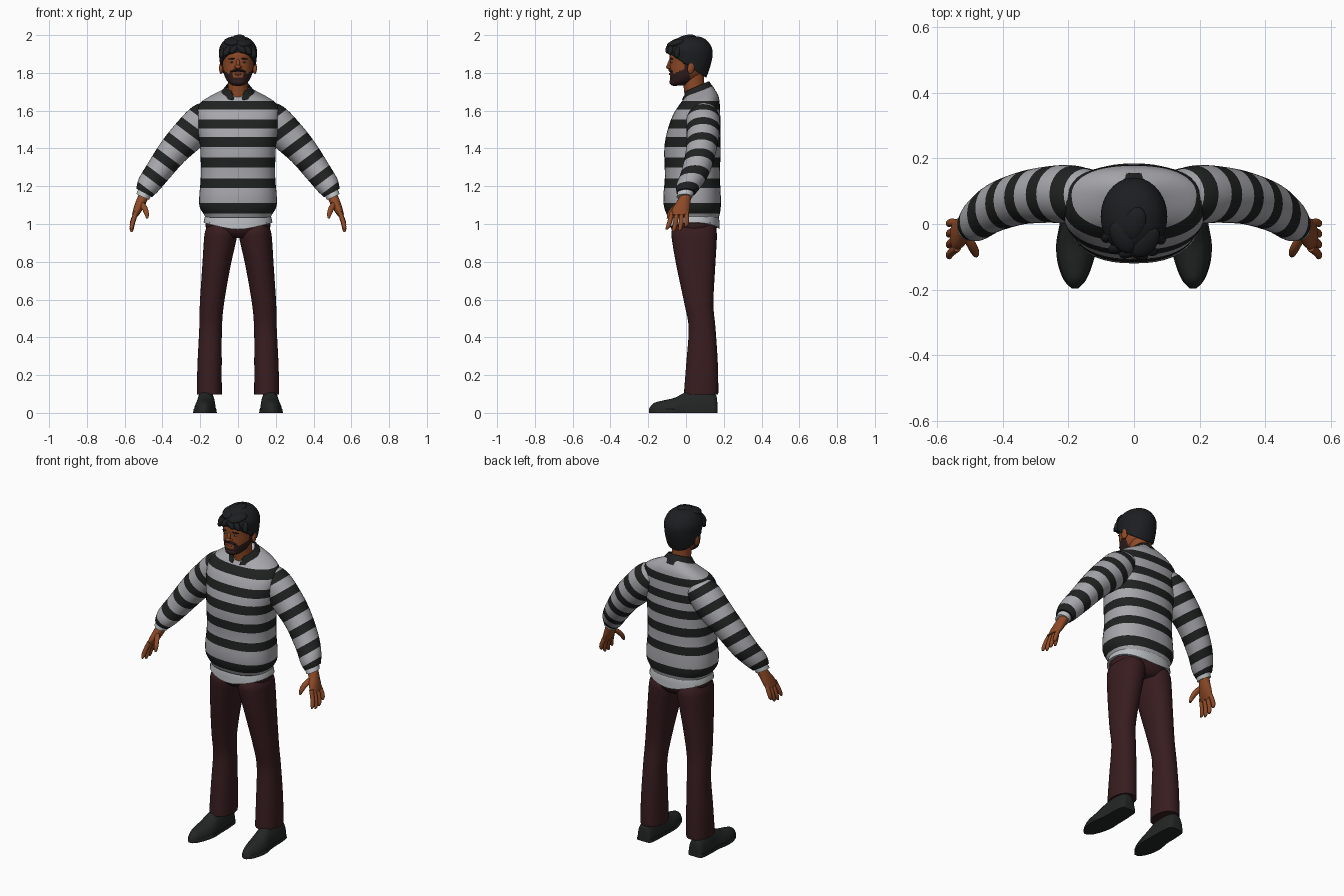
import bpy, bmesh, math
from mathutils import Vector as V, Matrix, Euler


def mat(name, *c):
    m = bpy.data.materials.new(name)
    m.diffuse_color = (*c, 1)
    return m


SKIN = mat("skin", .27, .068, .02)
HAIR = mat("hair_black", .012, .013, .015)
BEARD = mat("beard_brown", .03, .012, .012)
TROUSER = mat("trouser_maroon", .04, .012, .014)
LIGHT = mat("stripe_grey", .38, .38, .41)
DARK = mat("stripe_black", .014, .015, .015)
SHIRT = mat("shirt_white", .5, .52, .54)
SHOE = mat("shoe_black", .017, .019, .019)
EYE = mat("eye_white", .4, .36, .32)
LIP = mat("lip", .17, .04, .025)


def finish(bm, name, mats, mirror=False, angle=50):
    bmesh.ops.recalc_face_normals(bm, faces=bm.faces)
    me = bpy.data.meshes.new(name)
    for f in bm.faces:
        f.smooth = True
    bm.to_mesh(me)
    bm.free()
    me.set_sharp_from_angle(angle=math.radians(angle))
    for m in mats:
        me.materials.append(m)
    ob = bpy.data.objects.new(name, me)
    bpy.context.collection.objects.link(ob)
    if mirror:
        ob.modifiers.new("mirror", 'MIRROR').use_mirror_merge = False
    return ob


def loft(rings, n=32, sub=4, p=2.0):
    """Skin rings (centre, u axis, v axis), smoothed between the given ones."""
    bm, loops, k = bmesh.new(), [], len(rings)
    for i in range(k - 1):
        q = [rings[min(max(i + j, 0), k - 1)] for j in (-1, 0, 1, 2)]
        for s in range(sub + (i == k - 2)):
            t = s / sub
            w = (-.5*t + t*t - .5*t**3, 1 - 2.5*t*t + 1.5*t**3,
                 .5*t + 2*t*t - 1.5*t**3, -.5*t*t + .5*t**3)
            c, u, v = (sum((q[j][a] * w[j] for j in range(4)), V((0, 0, 0))) for a in range(3))
            loop = []
            for a in range(n):
                x, y = math.cos(2*math.pi*a/n), math.sin(2*math.pi*a/n)
                x, y = (math.copysign(abs(e) ** (2/p), e) for e in (x, y))
                loop.append(bm.verts.new(c + u*x + v*y))
            loops.append(loop)
    for A, B in zip(loops, loops[1:]):
        for a in range(n):
            bm.faces.new((A[a], A[(a+1) % n], B[(a+1) % n], B[a]))
    bm.faces.new(loops[0])
    bm.faces.new(loops[-1])
    return bm


def column(rows, **kw):
    """Upright loft from rows of x, y, z, half width, half depth, back lift."""
    return loft([(V((x, y, z)), V((rx, 0, 0)), V((0, ry, t))) for x, y, z, rx, ry, t in rows], **kw)


def tube(rows, **kw):
    """Loft along a limb from rows of x, y, z, thickness, half depth."""
    P, rings = [V(r[:3]) for r in rows], []
    for i, r in enumerate(rows):
        d = P[min(i+1, len(P)-1)] - P[max(i-1, 0)]
        rings.append((P[i], V((0, r[4], 0)), d.cross(V((0, 1, 0))).normalized() * r[3]))
    return loft(rings, **kw)


def stripe(bm, d, bands):
    """Cut the mesh along direction d and give the bands the second material."""
    for b in bands:
        for h in b:
            bmesh.ops.bisect_plane(bm, geom=bm.verts[:] + bm.edges[:] + bm.faces[:],
                                   plane_co=d*h, plane_no=d)
    for f in bm.faces:
        s = f.calc_center_median().dot(d)
        f.material_index = int(any(a < s < b for a, b in bands))


def blob(name, loc, size, m, rot=(0, 0, 0), mirror=False):
    bm = bmesh.new()
    bmesh.ops.create_uvsphere(bm, u_segments=16, v_segments=10, radius=1)
    bm.transform(Matrix.LocRotScale(V(loc), Euler([math.radians(a) for a in rot]), V(size)))
    return finish(bm, name, [m], mirror)


# Striped sweater body
bm = column([(0, .04, 1.025, .17, .13, 0), (0, .038, 1.05, .18, .14, 0),
             (0, .034, 1.09, .203, .15, 0), (0, .032, 1.15, .205, .152, 0),
             (0, .034, 1.25, .197, .146, 0), (0, .034, 1.40, .2, .149, 0),
             (0, .043, 1.50, .214, .14, 0), (0, .056, 1.58, .22, .125, .003),
             (0, .07, 1.635, .205, .108, .008), (0, .076, 1.672, .153, .092, .015),
             (0, .068, 1.705, .078, .07, .025)], n=48, p=2.35)
stripe(bm, V((0, 0, 1)), [(1.02, 1.036), (1.055, 1.11), (1.19, 1.24), (1.30, 1.353),
                          (1.408, 1.46), (1.505, 1.553), (1.605, 1.65)])
finish(bm, "sweater_body", [LIGHT, DARK])

# Striped sleeves
bm = tube([(.11, .09, 1.6, .065, .065), (.18, .09, 1.555, .089, .088), (.26, .09, 1.472, .091, .086),
           (.345, .078, 1.382, .08, .08), (.425, .05, 1.275, .069, .075), (.475, .015, 1.205, .061, .066),
           (.497, .0, 1.165, .047, .05)], n=32, sub=5)
stripe(bm, V((.6, 0, -.8)), [(-1.104 + o, -1.104 + o + .048)
                             for o in (-.075, .03, .135, .24, .345, .443)])
finish(bm, "sleeve", [LIGHT, DARK], True)
finish(tube([(.485, .004, 1.185, .04, .044), (.505, -.008, 1.143, .037, .042)], sub=2),
       "shirt_cuff", [SHIRT], True)

# Shirt tail, dipping at front and back
bm = column([(0, .04, .99, .184, .138, 0), (0, .04, 1.03, .178, .135, 0),
             (0, .04, 1.07, .165, .125, 0)], n=48, p=2.3)
for v in bm.verts:
    if v.co.z < 1.0:
        v.co.z -= .018 * math.cos(2 * math.atan2(v.co.x, .04 - v.co.y))
finish(bm, "shirt_tail", [SHIRT])

# Trousers
finish(column([(0, .05, .925, .09, .085, 0), (0, .045, .955, .155, .113, 0),
               (0, .04, 1.0, .173, .124, 0), (0, .04, 1.05, .165, .122, 0)], p=2.3), "trouser_hips", [TROUSER])
finish(column([(.152, .08, .098, .066, .09, 0), (.152, .081, .13, .066, .09, 0),
               (.15, .085, .27, .064, .083, 0), (.145, .085, .45, .06, .071, 0),
               (.138, .068, .58, .064, .077, 0), (.114, .052, .78, .075, .103, 0),
               (.094, .044, .92, .086, .119, 0), (.09, .042, .965, .083, .118, 0),
               (.088, .042, 1.0, .07, .1, 0)], p=2.2),
       "trouser_leg", [TROUSER], True)

# Shoes and soles
STATIONS = [(.166, .17, .022, .05), (.155, .17, .043, .1), (.09, .17, .05, .128), (.01, .17, .052, .115),
            (-.06, .175, .058, .08), (-.12, .179, .05, .066), (-.17, .18, .032, .052), (-.196, .18, .01, .022)]
for name, grow, top in (("shoe_upper", 1, 1), ("shoe_sole", 1.07, .02)):
    bm = loft([(V((x, y, 0)), V((w*grow, 0, 0)), V((0, 0, h))) for y, x, w, h in STATIONS], p=2.3)
    for v in bm.verts:
        v.co.z = min(max(v.co.z, 0), top)
    bmesh.ops.remove_doubles(bm, verts=bm.verts, dist=.0002)
    finish(bm, name, [SHOE], True)

# Hands: palm, four fingers and thumb
finish(tube([(.495, .002, 1.16, .026, .03), (.512, -.012, 1.12, .027, .036), (.53, -.027, 1.08, .023, .047),
             (.546, -.035, 1.045, .016, .046)], n=16), "palm", [SKIN], True)
for i in range(4):
    y, drop = -.073 + i*.025, (.09, .103, .098, .075)[i]
    s = y + .03
    finish(tube([(.538, y, 1.065, .012, .012), (.556, y - .004 + s*.2, 1.06 - drop*.5, .0125, .0125),
                 (.563, y - .01 + s*.3, 1.06 - drop*.85, .011, .011),
                 (.563, y - .014 + s*.35, 1.06 - drop, .005, .005)],
                n=10, sub=3), "finger", [SKIN], True)
finish(tube([(.515, -.03, 1.11, .017, .019), (.495, -.064, 1.085, .016, .016), (.484, -.086, 1.055, .013, .013),
             (.48, -.096, 1.03, .006, .006)], n=10), "thumb", [SKIN], True)

# Neck, shirt front and folded collar
finish(column([(0, .05, 1.65, .055, .055, 0), (0, .043, 1.72, .052, .055, 0),
               (0, .035, 1.80, .055, .06, 0)], n=24), "neck", [SKIN])
finish(column([(0, .053, 1.645, .08, .078, .03), (0, .056, 1.695, .06, .065, .03)], n=24),
       "shirt_neckband", [SHIRT])
bm = column([(0, .066, 1.683, .1, .09, .026), (0, .062, 1.703, .085, .078, .028),
             (0, .056, 1.728, .064, .066, .028)], n=48)
bmesh.ops.delete(bm, geom=[f for f in bm.faces if len(f.verts) > 4 or (
    f.calc_center_median().y < .03 and
    abs(f.calc_center_median().x) < .016 + (f.calc_center_median().z - 1.64) * .3)], context='FACES')
finish(bm, "collar", [DARK]).modifiers.new("thickness", 'SOLIDIFY').thickness = .008

# Head, with the beard marked out on the jaw
bm = column([(0, -.035, 1.733, .028, .034, 0), (0, -.03, 1.745, .046, .053, 0), (0, -.015, 1.765, .062, .07, 0),
             (0, .003, 1.80, .076, .088, 0), (0, .014, 1.85, .083, .099, 0), (0, .02, 1.90, .086, .105, 0),
             (0, .025, 1.95, .074, .092, 0), (0, .03, 1.98, .04, .055, 0)], n=64, sub=8)
for f in bm.faces:
    x, y, z = f.calc_center_median()
    x = abs(x)
    jaw = z < 1.778 + max(0, x - .03) * .8
    moustache = x < .042 and 1.803 < z < 1.822 - x * .25
    sideburn = -.008 < y < .02 and z < 1.865
    side = .028 < x < .045 and z < 1.81
    f.material_index = int(y < .02 and (jaw or moustache or sideburn or side))
finish(bm, "head", [SKIN, BEARD])
blob("chin_beard", (0, -.058, 1.752), (.04, .03, .022), BEARD)
for s in (-1, 1):
    blob("moustache", (s*.018, -.082, 1.812), (.022, .01, .006), BEARD, (0, s*16, s*14))
blob("lips", (0, -.083, 1.794), (.02, .008, .007), LIP)
blob("nose_bridge", (0, -.086, 1.848), (.01, .012, .03), SKIN, (-16, 0, 0))
blob("nose_tip", (0, -.093, 1.832), (.015, .013, .011), SKIN)
blob("nostril_wing", (.012, -.086, 1.829), (.009, .01, .008), SKIN, mirror=True)
blob("ear", (.088, .028, 1.828), (.011, .02, .034), SKIN, (-12, 0, 18), True)
blob("eye", (.033, -.075, 1.857), (.012, .006, .0045), EYE, (0, 0, 20), True)
blob("iris", (.033, -.079, 1.857), (.005, .004, .0045), HAIR, mirror=True)
blob("eyebrow", (.035, -.077, 1.874), (.019, .007, .004), HAIR, (0, 6, 22), True)

# Hair cap, trimmed along a slanting hairline
bm = column([(0, .058, 1.75, .05, .035, 0), (0, .047, 1.78, .076, .062, 0), (0, .034, 1.83, .092, .093, 0),
             (0, .025, 1.88, .099, .114, 0), (0, .022, 1.925, .1, .117, 0), (0, .024, 1.965, .08, .093, 0),
             (0, .026, 1.988, .048, .058, 0), (0, .028, 1.995, .015, .018, 0)], n=48, sub=5)
bmesh.ops.bisect_plane(bm, geom=bm.verts[:] + bm.edges[:] + bm.faces[:], plane_co=V((0, 0, 1.845)),
                       plane_no=V((0, .65, 1)), clear_inner=True)
finish(bm, "hair_cap", [HAIR]).modifiers.new("thickness", 'SOLIDIFY').thickness = .008

# Loose locks on the fringe, temples and crown
for x, y, z, tilt, size in ((-.08, -.04, 1.91, 20, .034), (-.055, -.073, 1.917, 35, .034),
                            (-.02, -.088, 1.926, 45, .032), (.015, -.092, 1.928, -50, .034),
                            (.047, -.08, 1.924, -40, .034), (.078, -.045, 1.91, -15, .034)):
    blob("fringe_lock", (x, y, z), (.018, .016, size), HAIR, (-14, tilt, 0))
for x, y, z, turn in ((.035, -.055, 1.958, -35), (-.035, -.04, 1.965, 25), (0, .0, 1.982, -20), (.05, .01, 1.963, 15),
                      (-.055, .02, 1.958, -15)):
    blob("crown_lock", (x, y, z), (.036, .055, .018), HAIR, (12, x*500, turn))
blob("temple_hair", (.087, -.003, 1.875), (.009, .016, .03), HAIR, (-10, 0, 0), True)
